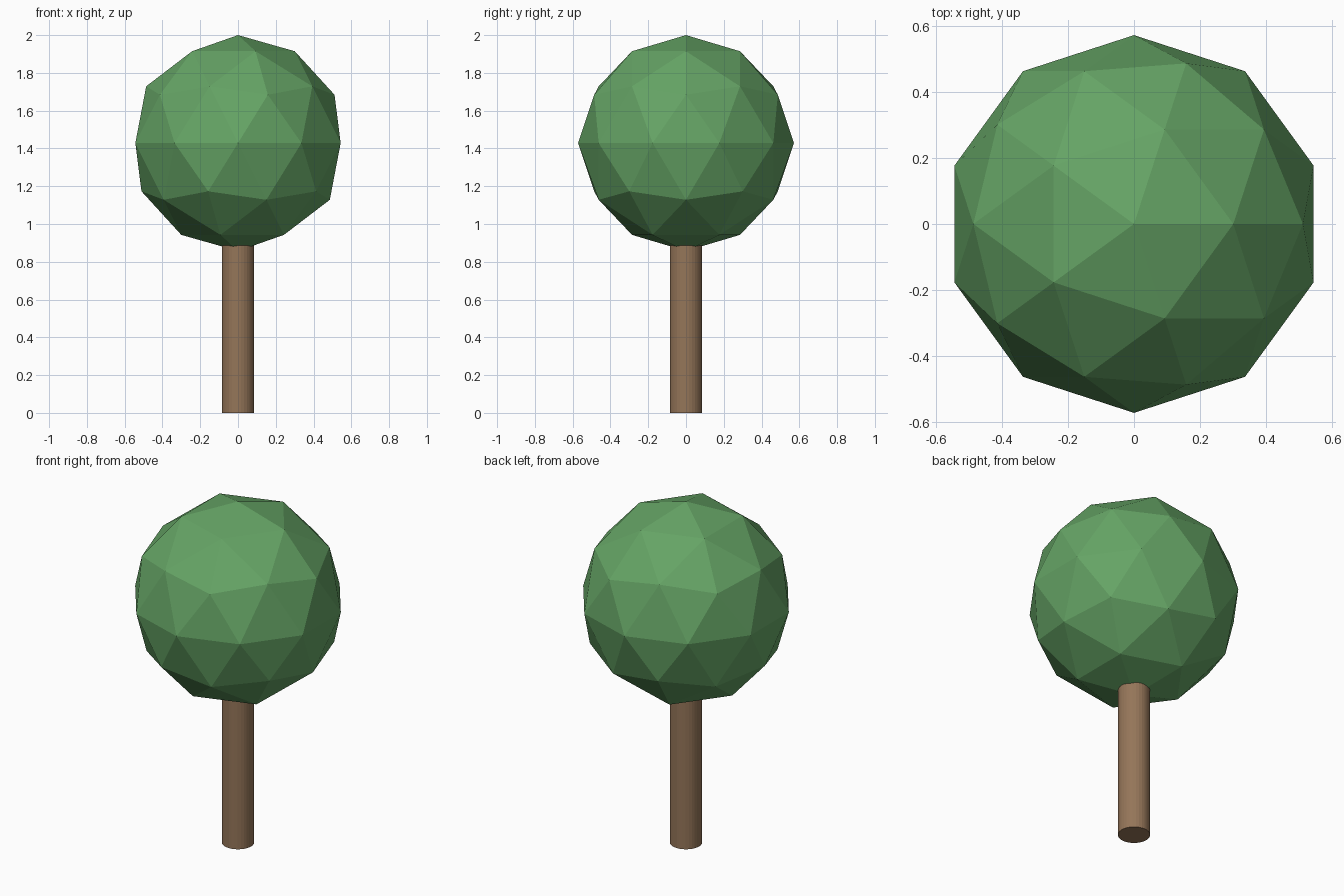
import bpy

if "Cube" in bpy.data.objects:
    bpy.data.objects.remove(bpy.data.objects["Cube"])

U = 2 / 3.5            # foliage radius
TRUNK_TOP = 2 * U      # trunk ends hidden inside the foliage


def paint(obj, name, color):
    mat = bpy.data.materials.new(name)
    mat.diffuse_color = (*color, 1)
    mat.use_nodes = True
    mat.node_tree.nodes["Principled BSDF"].inputs["Base Color"].default_value = mat.diffuse_color
    obj.data.materials.append(mat)


# Trunk: plain faceted cylinder
bpy.ops.mesh.primitive_cylinder_add(vertices=32, radius=0.15 * U, depth=TRUNK_TOP,
                                    location=(0, 0, TRUNK_TOP / 2))
trunk = bpy.context.object
trunk.name = "trunk"
paint(trunk, "bark", (0.30, 0.18, 0.10))

# Foliage: low-poly ball with flat faces
bpy.ops.mesh.primitive_ico_sphere_add(subdivisions=2, radius=U, location=(0, 0, 2 - U))
foliage = bpy.context.object
foliage.name = "foliage"
paint(foliage, "leaves", (0.13, 0.37, 0.13))
